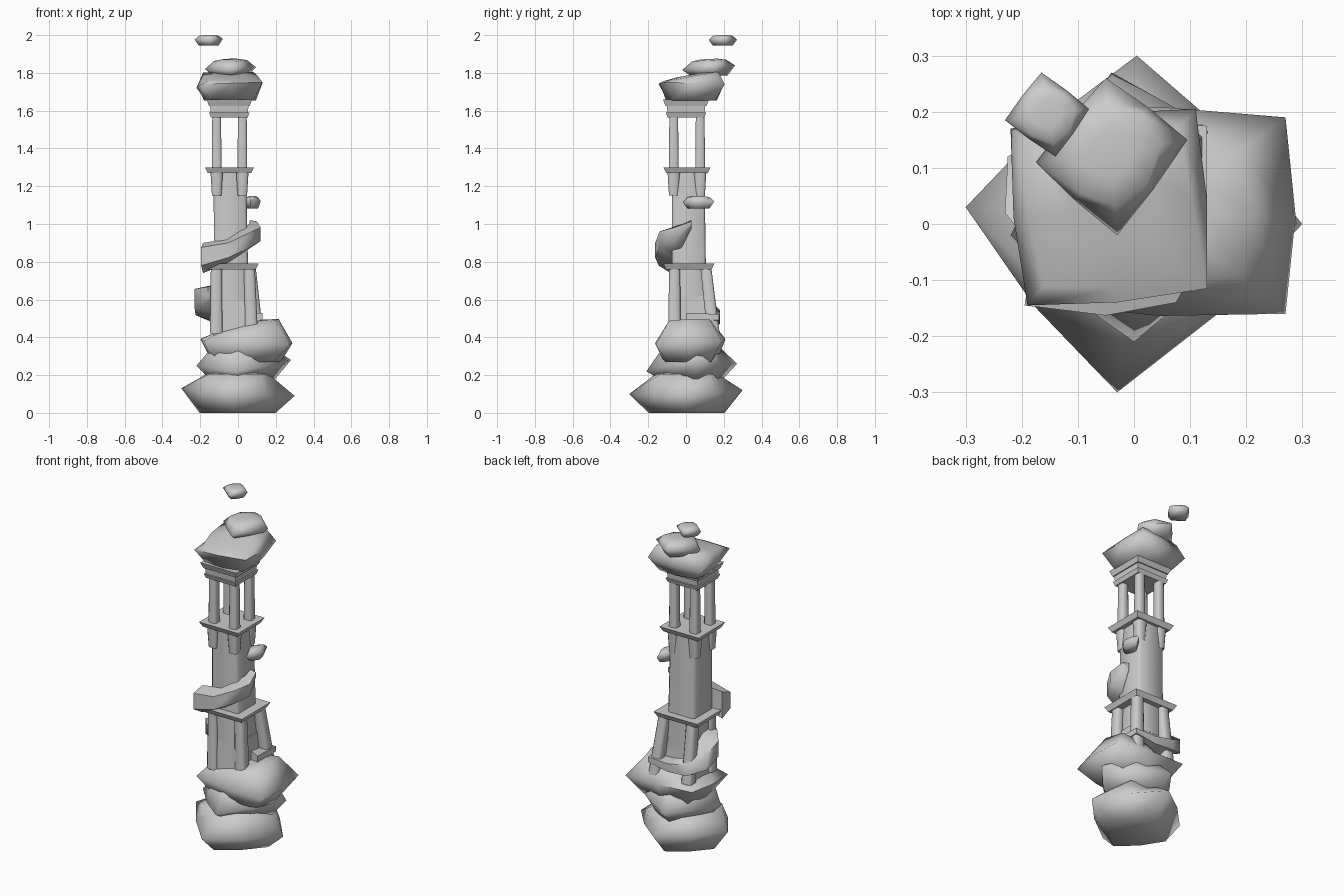
import bpy, bmesh
from math import radians
from mathutils import Vector

if "Cube" in bpy.data.objects:
    bpy.data.objects.remove(bpy.data.objects["Cube"])


def loft(name, rings, angle=40):
    """Skin closed rings of equal length and cap both ends."""
    bm = bmesh.new()
    vr = [[bm.verts.new(p) for p in r] for r in rings]
    n = len(vr[0])
    for a, b in zip(vr, vr[1:]):
        for i in range(n):
            bm.faces.new((a[i], a[(i + 1) % n], b[(i + 1) % n], b[i]))
    bm.faces.new(vr[0][::-1])
    bm.faces.new(vr[-1])
    bmesh.ops.recalc_face_normals(bm, faces=bm.faces)
    me = bpy.data.meshes.new(name)
    bm.to_mesh(me)
    bm.free()
    ob = bpy.data.objects.new(name, me)
    bpy.context.collection.objects.link(ob)
    bpy.context.view_layer.objects.active = ob
    ob.select_set(True)
    bpy.ops.object.shade_smooth_by_angle(angle=radians(angle))
    ob.select_set(False)
    return ob


def post(name, p0, p1, h0, h1, chamfer=.35):
    """Square post with chamfered corners; h0 and h1 are half widths."""
    k = 1 - chamfer
    oct8 = ((-k, -1), (k, -1), (1, -k), (1, k), (k, 1), (-k, 1), (-1, k), (-1, -k))
    return loft(name, [[(p[0] + h * x, p[1] + h * y, p[2]) for x, y in oct8]
                for p, h in ((p0, h0), (p1, h1))], 55)


def slab(name, cx, cy, levels):
    """Rectangular stack: levels are (z, half x, half y)."""
    return loft(name, [[(cx + sx * hx, cy + sy * hy, z)
                for sx, sy in ((-1, -1), (1, -1), (1, 1), (-1, 1))]
                for z, hx, hy in levels], 20)


def rock(name, corners, zb, zt, low=(.7, .75), high=(.6, .78), bulge=1.08, tilt=(0, 0), dome=.015):
    """Four-cornered boulder: widest at the corners, flat base, tilted domed top."""
    c = [Vector(p) for p in corners]
    o = sum(c, Vector()) / 4
    mid, bot, top, crown = [], [], [], []
    for i in range(4):
        edge = o + ((c[i] + c[(i + 1) % 4]) / 2 - o) * bulge
        for p, k in ((c[i], 0), (edge, 1)):
            d = p - o
            mid.append(p)
            bot.append((o.x + d.x * low[k], o.y + d.y * low[k], zb))
            for ring, s, z in ((top, high[k], zt - dome), (crown, high[k] * .5, zt)):
                tx, ty = d.x * s, d.y * s
                ring.append((o.x + tx, o.y + ty, z + tilt[0] * tx + tilt[1] * ty))
    return loft(name, [bot, mid, top, crown], 75)


# Foundation boulders
rock("base_boulder", [(-.03, -.30, .10), (.30, 0, .09), (.005, .30, .12), (-.30, .03, .13)],
     0, .22, low=(.67, .7), high=(.55, .85))
rock("middle_boulder", [(0, -.21, .22), (.28, .06, .28), (-.04, .27, .26), (-.22, -.02, .25)],
     .18, .37, high=(.6, .85))
rock("upper_boulder", [(-.18, -.14, .38), (.27, -.16, .36), (.27, .19, .38), (-.18, .20, .40)],
     .27, .475, low=(.65, .75), high=(.62, .7), tilt=(.22, .03))

# Lower storey: plinth, four posts, ledge
slab("plinth", -.03, .015, [(.40, .1, .1), (.62, .094, .09)])
for i, (b, t) in enumerate([((-.115, -.062), (-.115, -.06)), ((.072, -.062), (.06, -.06)),
                            ((.10, .145), (.065, .105)), ((-.115, .14), (-.115, .10))]):
    post(f"lower_post_{i}", (*b, .42), (*t, .77), .033, .029)
slab("lower_ledge", -.035, .015, [(.76, .13, .12), (.79, .145, .135)])

# Square shaft with softened corners
post("shaft", (-.035, .016, .58), (-.043, .012, 1.28), .092, .086, .14)

# Gallery: brackets, ledge and open colonnade
slab("gallery_ledge", -.045, .005, [(1.27, .115, .11), (1.30, .13, .125)])
for i, (sx, sy) in enumerate(((-1, -1), (1, -1), (1, 1), (-1, 1))):
    x, y = -.045 + sx * .068, .005 + sy * .07
    post(f"bracket_{i}", (x, y, 1.15), (x, y, 1.28), .025, .033)
    post(f"gallery_column_{i}", (x, y, 1.29), (x, y, 1.58), .026, .023)

# Stepped cornice
slab("cornice_lower", -.046, 0, [(1.565, .098, .098), (1.59, .107, .107)])
slab("cornice_neck", -.046, 0, [(1.585, .098, .098), (1.63, .102, .102)])
slab("cornice_top", -.046, 0, [(1.625, .108, .108), (1.66, .12, .122)])

# Crown boulder and the loose rocks
rock("crown_boulder", [(-.19, -.145, 1.74), (.13, -.115, 1.75), (.11, .205, 1.74), (-.22, .17, 1.72)],
     1.655, 1.79, low=(.72, .8), high=(.8, .85), bulge=1.06, tilt=(0, .17), dome=.008)
rock("cap_rock", [(-.03, -.02, 1.815), (.095, .15, 1.83), (-.05, .26, 1.84), (-.175, .11, 1.82)],
     1.785, 1.873, high=(.65, .85), bulge=1.04, tilt=(.02, .05), dome=.008)
rock("floating_top_rock", [(-.14, .12, 1.975), (-.08, .205, 1.98), (-.165, .27, 1.975), (-.23, .185, 1.975)],
     1.945, 2.0, high=(.7, .85), bulge=1.04, dome=.004)
rock("floating_side_rock", [(.065, -.015, 1.115), (.12, .05, 1.12), (.09, .15, 1.12), (.03, .07, 1.12)],
     1.083, 1.148, high=(.7, .8), bulge=1.05, dome=.006)


def wrap(name, sections):
    """Curved shard: sections are outer xy, inner xy, z low, z high."""
    rings = []
    for ox, oy, ix, iy, z0, z1 in sections:
        h = z1 - z0
        rings.append([(ix, iy, z0), (ox, oy, z0 + h * .25), (ox, oy, z0 + h * .85), (ix, iy, z1)])
    return loft(name, rings, 70)


# Shards winding around the tower
wrap("front_shard", [(-.195, -.145, -.185, -.08, .74, .90), (-.05, -.163, -.06, -.06, .79, .92),
                     (.075, -.14, .03, -.055, .85, .98), (.12, -.06, .06, -.02, .88, 1.0),
                     (.10, .03, .06, .03, .98, 1.02)])
wrap("back_left_shard", [(-.16, -.07, -.13, -.05, .60, .68), (-.23, .02, -.12, .02, .52, .68),
                         (-.225, .12, -.12, .09, .48, .63), (-.13, .18, -.10, .10, .45, .56),
                         (.0, .18, .0, .06, .45, .53), (.13, .175, .13, .0, .48, .53)])
